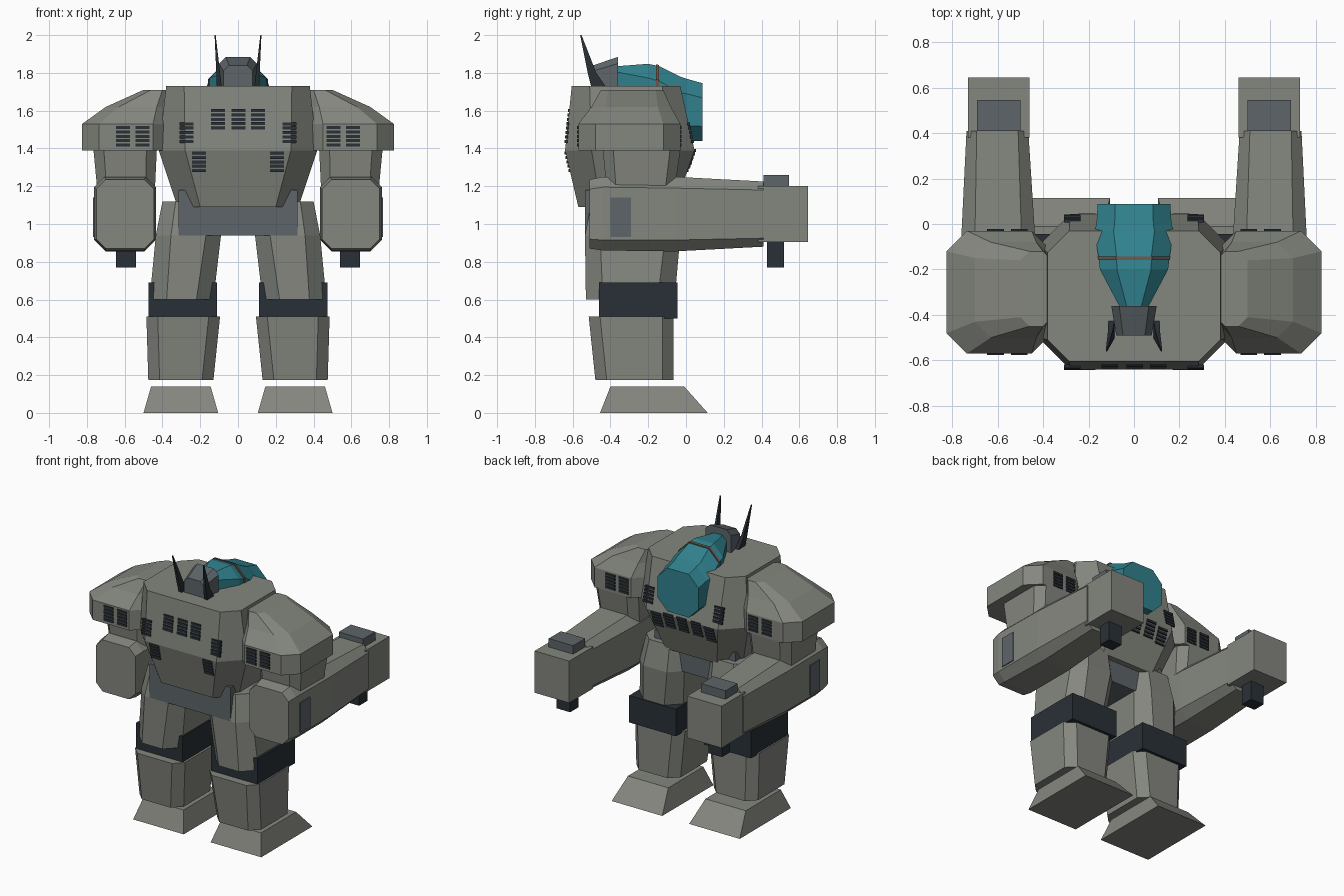
import bpy


def material(name, rgb):
    m = bpy.data.materials.new(name)
    m.diffuse_color = (*rgb, 1)
    return m


ARMOUR = material("armour", (0.23, 0.24, 0.21))
MID = material("mid_grey", (0.11, 0.13, 0.14))
DARK = material("dark", (0.022, 0.03, 0.037))
TEAL = material("teal", (0.03, 0.22, 0.27))
RUST = material("rust", (0.15, 0.09, 0.07))


def loft(name, axis, sections, mat=ARMOUR):
    """Flat-faced body through sections (pos, u0, u1, v0, v1, chamfer) along y or z."""
    eight = any(s[5] > 0 for s in sections)
    verts, faces = [], []
    for p, u0, u1, v0, v1, c in sections:
        if eight:
            ring = [(u0 + c, v0), (u1 - c, v0), (u1, v0 + c), (u1, v1 - c),
                    (u1 - c, v1), (u0 + c, v1), (u0, v1 - c), (u0, v0 + c)]
        else:
            ring = [(u0, v0), (u1, v0), (u1, v1), (u0, v1)]
        verts += [(u, v, p) if axis == 'z' else (u, p, v) for u, v in ring]
    n, k = len(ring), len(sections)
    for i in range(k - 1):
        for j in range(n):
            a, b = i * n + j, i * n + (j + 1) % n
            faces.append((a, b, b + n, a + n))
    faces += [tuple(range(n))[::-1], tuple(range((k - 1) * n, k * n))]
    if axis == 'y':
        faces = [f[::-1] for f in faces]
    me = bpy.data.meshes.new(name)
    me.from_pydata(verts, [], faces)
    me.materials.append(mat)
    ob = bpy.data.objects.new(name, me)
    bpy.context.collection.objects.link(ob)
    return ob


def box(name, x0, x1, y0, y1, z0, z1, mat=ARMOUR):
    return loft(name, 'z', [(z0, x0, x1, y0, y1, 0), (z1, x0, x1, y0, y1, 0)], mat)


def mirrored(ob):
    """Mirror a right-side part across x = 0."""
    ob.modifiers.new("mirror", 'MIRROR').use_mirror_merge = False
    return ob


def torso_y(z, back):
    """Torso surface depth at height z."""
    top, mid, low = (-0.03, 0.045, -0.06) if back else (-0.605, -0.64, -0.57)
    if z > 1.39:
        return mid + (top - mid) * (z - 1.39) / 0.34
    return mid + (low - mid) * (1.39 - z) / 0.30


def vent(name, x, z, surface, mirror=True):
    """Stack of five thin dark slats centred on x with its base at z."""
    for i in range(5):
        zz = z + i * 0.023
        y = surface(zz + 0.008)
        ob = box(name, x - 0.037, x + 0.037, y - 0.007, y + 0.007, zz, zz + 0.016, DARK)
        if mirror:
            mirrored(ob)


# Torso and pelvis
loft("torso", 'z', [(1.09, -0.32, 0.32, -0.57, -0.06, 0.12),
                    (1.39, -0.42, 0.42, -0.64, 0.045, 0.14),
                    (1.73, -0.38, 0.38, -0.605, -0.03, 0.095)])
box("pelvis", -0.315, 0.315, -0.535, -0.10, 0.94, 1.18, MID)

# Torso and shoulder vents, front and back
for back in (False, True):
    surf = lambda z, b=back: torso_y(z, b)
    for x in (-0.107, 0.003, 0.107):
        vent("torso_center_vent", x, 1.29 if back else 1.50, surf, False)
    vent("torso_side_vent", 0.272, 1.43, surf)
    vent("torso_low_vent", 0.207, 1.275, surf)
    for x in (0.505, 0.61):
        vent("shoulder_vent", x, 1.41, lambda z, b=back: -0.03 if b else -0.57)

# Shoulders
mirrored(loft("shoulder", 'z', [(1.39, 0.36, 0.825, -0.57, -0.03, 0.09),
                                (1.53, 0.36, 0.825, -0.57, -0.03, 0.09),
                                (1.62, 0.36, 0.70, -0.50, -0.08, 0.07),
                                (1.71, 0.36, 0.50, -0.45, -0.12, 0.04)]))

# Arms: upper arm, forearm, end block and its attachments
mirrored(loft("upper_arm", 'z', [(1.18, 0.44, 0.745, -0.42, -0.06, 0.05),
                                 (1.39, 0.43, 0.765, -0.44, -0.03, 0.055)]))
mirrored(loft("forearm", 'y', [(-0.51, 0.445, 0.75, 0.87, 1.235, 0.05),
                               (-0.44, 0.435, 0.762, 0.86, 1.25, 0.055),
                               (-0.06, 0.435, 0.76, 0.855, 1.25, 0.06),
                               (0.41, 0.465, 0.737, 0.88, 1.225, 0.045)]))
mirrored(box("elbow_panel", 0.70, 0.768, -0.40, -0.29, 0.93, 1.14, MID))
mirrored(box("arm_end", 0.46, 0.73, 0.38, 0.645, 0.905, 1.20))
mirrored(box("arm_top_block", 0.50, 0.69, 0.41, 0.545, 1.18, 1.26, MID))
mirrored(box("arm_lower_peg", 0.54, 0.645, 0.43, 0.52, 0.77, 0.92, DARK))

# Legs: thigh, knee band, shin and foot
mirrored(loft("thigh", 'z', [(0.60, 0.13, 0.468, -0.53, -0.06, 0.09),
                             (0.94, 0.09, 0.435, -0.535, -0.03, 0.08),
                             (1.12, 0.10, 0.40, -0.50, -0.06, 0.07)]))
mirrored(box("knee_band", 0.11, 0.475, -0.46, -0.045, 0.50, 0.69, DARK))
mirrored(loft("shin", 'z', [(0.175, 0.13, 0.475, -0.48, -0.065, 0.06),
                            (0.51, 0.095, 0.485, -0.515, -0.065, 0.06)]))
mirrored(loft("foot", 'z', [(0, 0.105, 0.50, -0.455, 0.115, 0),
                            (0.14, 0.145, 0.46, -0.40, -0.01, 0)]))

# Head and antennas
loft("head", 'y', [(-0.49, -0.078, 0.078, 1.66, 1.84, 0.03),
                   (-0.36, -0.10, 0.10, 1.66, 1.885, 0.035)], MID)
mirrored(loft("antenna", 'z', [(1.72, 0.085, 0.112, -0.50, -0.42, 0),
                               (1.80, 0.095, 0.115, -0.52, -0.475, 0),
                               (2.0, 0.118, 0.124, -0.56, -0.553, 0)], DARK))

# Canopy pod and band
loft("canopy", 'y', [(-0.37, -0.06, 0.06, 1.66, 1.835, 0.03),
                     (-0.20, -0.15, 0.15, 1.58, 1.848, 0.075),
                     (-0.14, -0.157, 0.157, 1.52, 1.835, 0.08),
                     (-0.03, -0.175, 0.175, 1.44, 1.78, 0.085),
                     (0.0, -0.165, 0.165, 1.44, 1.77, 0.08),
                     (0.088, -0.16, 0.16, 1.44, 1.745, 0.077)], TEAL)
loft("canopy_band", 'y', [(-0.158, -0.159, 0.159, 1.53, 1.845, 0.08),
                          (-0.142, -0.16, 0.16, 1.52, 1.842, 0.08)], RUST)
